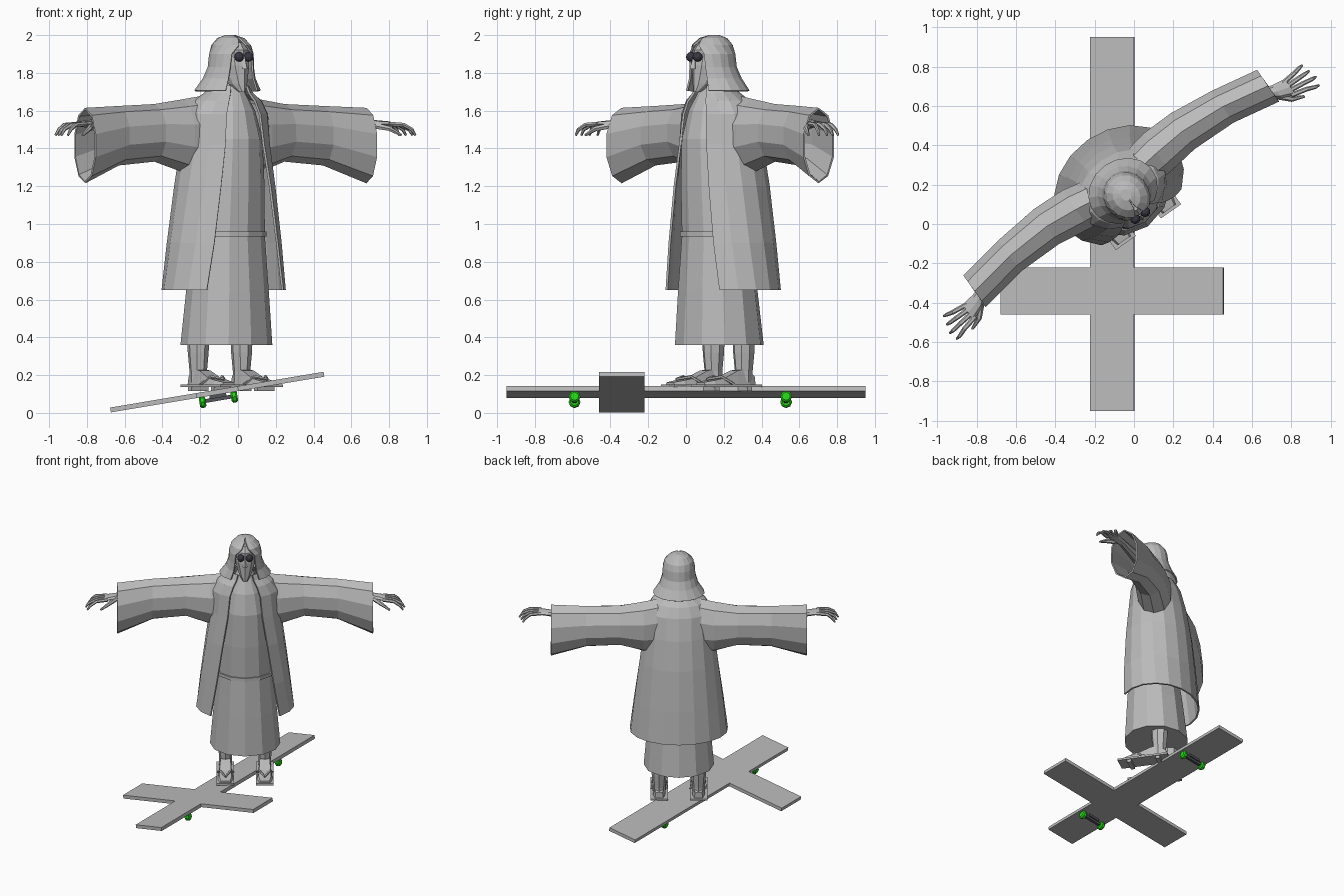
import bpy, bmesh, math
from mathutils import Matrix, Vector

if "Cube" in bpy.data.objects:
    bpy.data.objects.remove(bpy.data.objects["Cube"])

def material(name, rgb):
    m = bpy.data.materials.new(name)
    m.diffuse_color = (*rgb, 1)
    m.use_nodes = True
    m.node_tree.nodes["Principled BSDF"].inputs["Base Color"].default_value = m.diffuse_color
    return m

GREY = material("stone grey", (0.5, 0.5, 0.5))
DARK = material("dark lens", (0.04, 0.04, 0.06))
METAL = material("truck metal", (0.09, 0.09, 0.11))
GREEN = material("wheel green", (0.02, 0.66, 0.01))

# Figure faces front right; the board is banked sideways
FIGURE = Matrix.Translation((-0.05, 0.16, 0)) @ Matrix.Rotation(math.radians(35), 4, 'Z')
BOARD = Matrix.Translation((-0.11, 0, 0.11)) @ Matrix.Rotation(math.radians(-9.5), 4, 'Y')

def finish(name, bm, mat, place, thick=0):
    bmesh.ops.recalc_face_normals(bm, faces=bm.faces)
    bm.transform(place)
    me = bpy.data.meshes.new(name)
    bm.to_mesh(me)
    bm.free()
    me.materials.append(mat)
    ob = bpy.data.objects.new(name, me)
    bpy.context.collection.objects.link(ob)
    if thick:
        mod = ob.modifiers.new("thickness", 'SOLIDIFY')
        mod.thickness = thick
        mod.offset = 0
    return ob

def loft(bm, rings, closed=True, caps=(True, True)):
    vs = [[bm.verts.new(p) for p in r] for r in rings]
    n = len(vs[0])
    for a, b in zip(vs, vs[1:]):
        for i in range(n if closed else n - 1):
            j = (i + 1) % n
            bm.faces.new((a[i], a[j], b[j], b[i]))
    if caps[0]:
        bm.faces.new(vs[0])
    if caps[1]:
        bm.faces.new(vs[-1])

def oval(z, a, b, cy=0, n=12):
    return [(a * math.sin(2 * math.pi * k / n), cy - b * math.cos(2 * math.pi * k / n), z)
            for k in range(n)]

def arc(z, a, b, cy, opening, n=14):
    # oval left open at the front by the half angle "opening"
    o = math.radians(opening)
    ts = [o + (2 * math.pi - 2 * o) * k / n for k in range(n + 1)]
    return [(a * math.sin(t), cy - b * math.cos(t), z) for t in ts]

def side_ring(x, y, z, ry, rz, n=8):
    return [(x, y + ry * math.sin(2 * math.pi * k / n), z + rz * math.cos(2 * math.pi * k / n))
            for k in range(n)]

def tube(bm, pts, radii, n=6):
    pts = [Vector(p) for p in pts]
    rings = []
    for i, (p, r) in enumerate(zip(pts, radii)):
        d = pts[min(i + 1, len(pts) - 1)] - pts[max(i - 1, 0)]
        q = d.to_track_quat('Z', 'Y')
        rings.append([p + q @ Vector((r * math.cos(2 * math.pi * k / n),
                                      r * math.sin(2 * math.pi * k / n), 0)) for k in range(n)])
    loft(bm, rings)

def box(bm, c, s):
    bmesh.ops.create_cube(bm, size=1, matrix=Matrix.Translation(c) @ Matrix.Diagonal((*s, 1)))

# Long inner tunic
bm = bmesh.new()
loft(bm, [oval(*r) for r in [
    (0.36, .25, .23, .02), (0.65, .225, .205, .01), (0.94, .20, .175, 0), (1.2, .19, .175, -.01),
    (1.45, .17, .165, -.02), (1.6, .13, .13, -.02), (1.70, .075, .08, -.02), (1.75, .05, .06, -.02)]])
finish("tunic", bm, GREY, FIGURE)

# Cord belt
bm = bmesh.new()
loft(bm, [oval(z, .21, .185) for z in (.935, .96)])
finish("belt", bm, GREY, FIGURE)

# Open coat
bm = bmesh.new()
loft(bm, [arc(*r) for r in [
    (0.65, .345, .275, .045, 45), (0.9, .315, .26, .04, 40), (1.2, .275, .235, .035, 35),
    (1.42, .245, .205, .03, 30), (1.58, .235, .175, .02, 27), (1.65, .19, .15, .01, 26),
    (1.69, .13, .12, 0, 28), (1.73, .095, .10, -.01, 32)]], False, (False, False))
finish("coat", bm, GREY, FIGURE, .012)

# Hood
bm = bmesh.new()
loft(bm, [arc(*r) for r in [
    (1.705, .18, .155, .01, 34), (1.77, .135, .135, -.005, 36), (1.83, .115, .125, -.02, 38),
    (1.90, .11, .122, -.025, 36), (1.945, .098, .108, -.025, 14), (1.98, .065, .075, -.02, 5),
    (1.995, .025, .03, -.015, 3)]], False, (False, True))
finish("hood", bm, GREY, FIGURE, .01)

# Head with narrow jaw, nose and beard
bm = bmesh.new()
loft(bm, [oval(*r, 10) for r in [
    (1.70, .018, .02, -.125), (1.74, .045, .06, -.085), (1.79, .062, .085, -.06),
    (1.84, .078, .10, -.045), (1.88, .08, .098, -.04), (1.92, .08, .105, -.035),
    (1.96, .06, .08, -.03)]])
loft(bm, [oval(1.82, .018, .022, -.15, 4), oval(1.89, .006, .008, -.14, 4)])
finish("head", bm, GREY, FIGURE)

for s, side in ((-1, "right"), (1, "left")):
    # Round dark eyepiece
    bm = bmesh.new()
    bmesh.ops.create_uvsphere(bm, u_segments=10, v_segments=6, radius=.026,
                              matrix=Matrix.Translation((s * .031, -.142, 1.885)))
    finish(side + "_eyepiece", bm, DARK, FIGURE)

    # Wide hanging sleeve, open at the cuff
    bm = bmesh.new()
    rings = []
    for x, y, ry, top, low in [(.10, .05, .11, 1.68, 1.27), (.25, .07, .12, 1.655, 1.28),
                               (.42, .085, .11, 1.63, 1.335), (.66, .07, .098, 1.62, 1.315),
                               (.91, .025, .098, 1.61, 1.22)]:
        rings.append([(s * px, py, pz) for px, py, pz in
                      side_ring(x, y, (top + low) / 2, ry, (top - low) / 2, 10)])
    loft(bm, rings, True, (True, False))
    finish(side + "_sleeve", bm, GREY, FIGURE, .01)

    # Forearm, palm and fingers
    bm = bmesh.new()
    rings = [[(s * px, py, pz) for px, py, pz in side_ring(*r)] for r in [
        (.60, .06, 1.52, .045, .045), (.88, 0, 1.53, .028, .024),
        (.93, -.025, 1.53, .04, .02), (1.0, -.045, 1.53, .05, .014)]]
    loft(bm, rings)
    for k in (-1.5, -.5, .5, 1.5):
        reach = 1.135 - .012 * abs(k - -.5)
        tube(bm, [(s * .98, -.045 + k * .025, 1.53), (s * 1.06, -.05 + k * .034, 1.525),
                  (s * (reach - .02), -.055 + k * .042, 1.50), (s * reach, -.055 + k * .044, 1.47)],
             (.013, .012, .010, .006))
    tube(bm, [(s * .92, -.045, 1.52), (s * .97, -.10, 1.505), (s * 1.03, -.125, 1.47)],
         (.018, .014, .007))
    finish(side + "_hand", bm, GREY, FIGURE)

    # Bare leg and foot
    bm = bmesh.new()
    x = s * .14
    loft(bm, [[(x + px, py, z) for px, py, z in oval(z0, r, r * 1.1, .08, 8)]
              for z0, r in ((.16, .045), (.22, .045), (.32, .054), (.5, .06))])
    loft(bm, [[(x - w, y, .15), (x + w, y, .15), (x + w * .8, y, h), (x - w * .8, y, h)]
              for y, w, h in [(.135, .03, .19), (.09, .042, .23), (.02, .045, .225),
                              (-.07, .052, .185), (-.14, .055, .172), (-.20, .04, .162)]])
    finish(side + "_foot", bm, GREY, FIGURE)

    # Wooden sandal with two teeth and straps
    bm = bmesh.new()
    box(bm, (x, -.03, .143), (.125, .37, .014))
    for y in (-.13, .08):
        box(bm, (x, y, .126), (.11, .03, .022))
    for t in (-1, 1):
        tube(bm, [(x, -.16, .178), (x + t * .035, -.09, .192), (x + t * .058, -.02, .15)],
             (.007, .009, .007), 5)
    finish(side + "_sandal", bm, GREY, FIGURE)

# Cross-shaped deck: one outline extruded
bm = bmesh.new()
h, L, w = .113, .95, .573
outline = [(-h, -L), (h, -L), (h, -.46), (w, -.46), (w, -.22), (h, -.22),
           (h, L), (-h, L), (-h, -.22), (-w, -.22), (-w, -.46), (-h, -.46)]
loft(bm, [[(x, y, z) for x, y in outline] for z in (-.013, .013)])
finish("cross_deck", bm, GREY, BOARD)

# Trucks and wheels
for y, end in ((-.59, "front"), (.53, "rear")):
    bm = bmesh.new()
    box(bm, (0, y, -.036), (.15, .022, .02))
    box(bm, (0, y, -.02), (.09, .04, .02))
    finish(end + "_truck", bm, METAL, BOARD)
    for s, side in ((-1, "left"), (1, "right")):
        bm = bmesh.new()
        loft(bm, [side_ring(s * .085 + dx, y, -.039, r, r, 8)
                  for dx, r in ((-.017, .022), (-.009, .031), (.009, .031), (.017, .022))])
        finish(end + "_" + side + "_wheel", bm, GREEN, BOARD)
